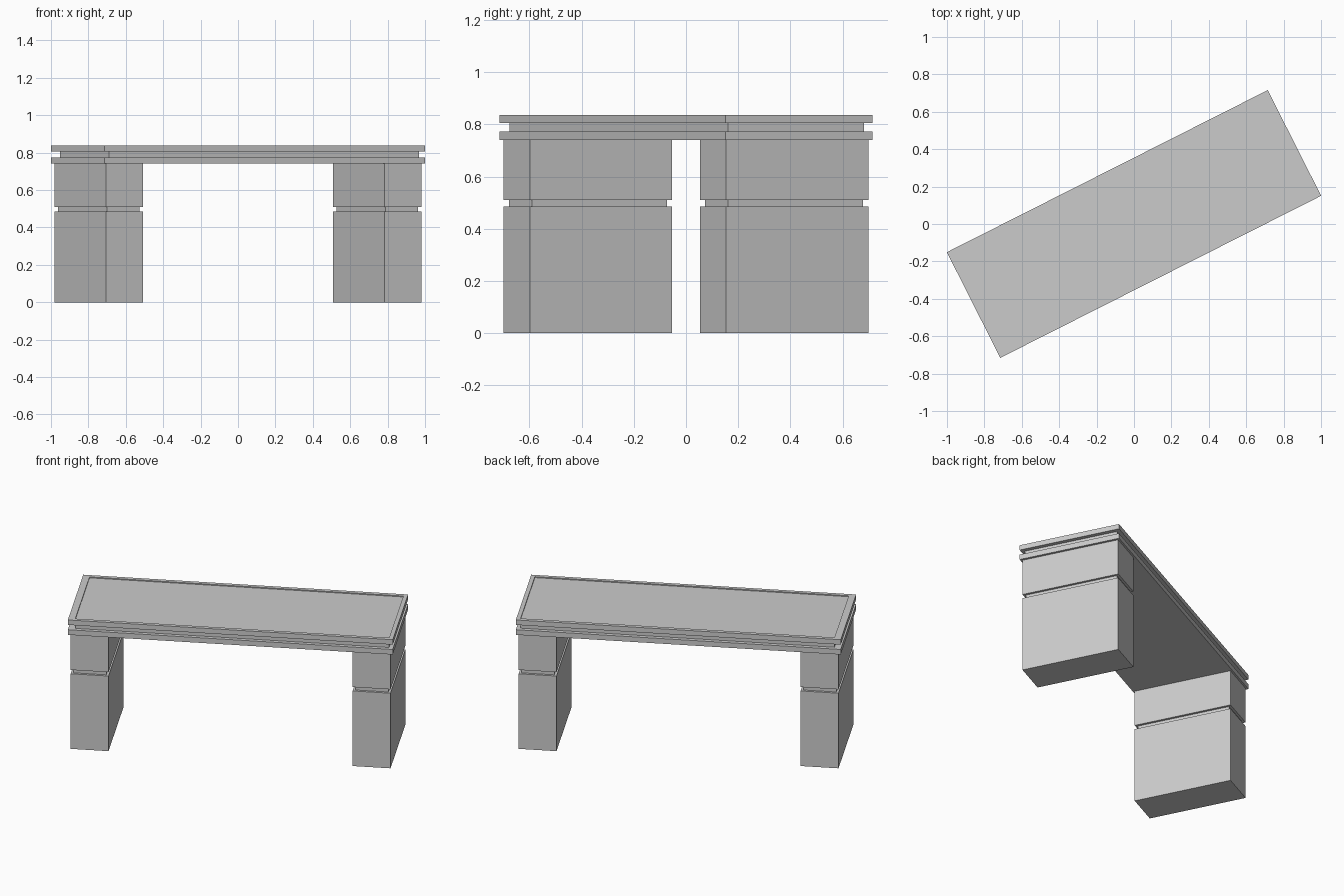
import bpy, bmesh, math
from mathutils import Matrix

if "Cube" in bpy.data.objects:
    bpy.data.objects.remove(bpy.data.objects["Cube"])

TURN = Matrix.Rotation(math.radians(26.8), 4, 'Z')
L, W = 0.961, 0.3165          # half length and half width of the top


def mesh_object(name, bm):
    bmesh.ops.transform(bm, matrix=TURN, verts=bm.verts)
    bmesh.ops.recalc_face_normals(bm, faces=bm.faces)
    me = bpy.data.meshes.new(name)
    bm.to_mesh(me)
    bm.free()
    ob = bpy.data.objects.new(name, me)
    bpy.context.collection.objects.link(ob)
    return ob


def stack(name, rings):
    """Rectangular rings (x0, x1, y0, y1, z) joined from bottom to top."""
    bm = bmesh.new()
    loops = []
    for x0, x1, y0, y1, z in rings:
        loops.append([bm.verts.new(p) for p in
                      ((x0, y0, z), (x1, y0, z), (x1, y1, z), (x0, y1, z))])
    for a, b in zip(loops, loops[1:]):
        for i in range(4):
            j = (i + 1) % 4
            bm.faces.new((a[i], a[j], b[j], b[i]))
    bm.faces.new(loops[0][::-1])
    bm.faces.new(loops[-1])
    return mesh_object(name, bm)


# bench top: two slabs with a groove between, shallow inset panel on top
full = (-L, L, -W, W)
core = (-L + 0.041, L - 0.025, -W + 0.024, W - 0.025)
stack("bench_top", [full + (0.741,), full + (0.774,), core + (0.774,),
                    core + (0.805,), full + (0.805,), full + (0.837,),
                    core + (0.837,), core + (0.831,)])

# legs: blocks with a narrow groove around them
for side, name in ((-1, "left_leg"), (1, "right_leg")):
    cx, hx, hy, g = side * 0.834, 0.112, 0.305, 0.015
    block = (cx - hx, cx + hx, -hy, hy)
    neck = (cx - hx + g, cx + hx - g, -hy + g, hy - g)
    stack(name, [block + (0.0,), block + (0.485,), neck + (0.485,),
                 neck + (0.51,), block + (0.51,), block + (0.741,)])
